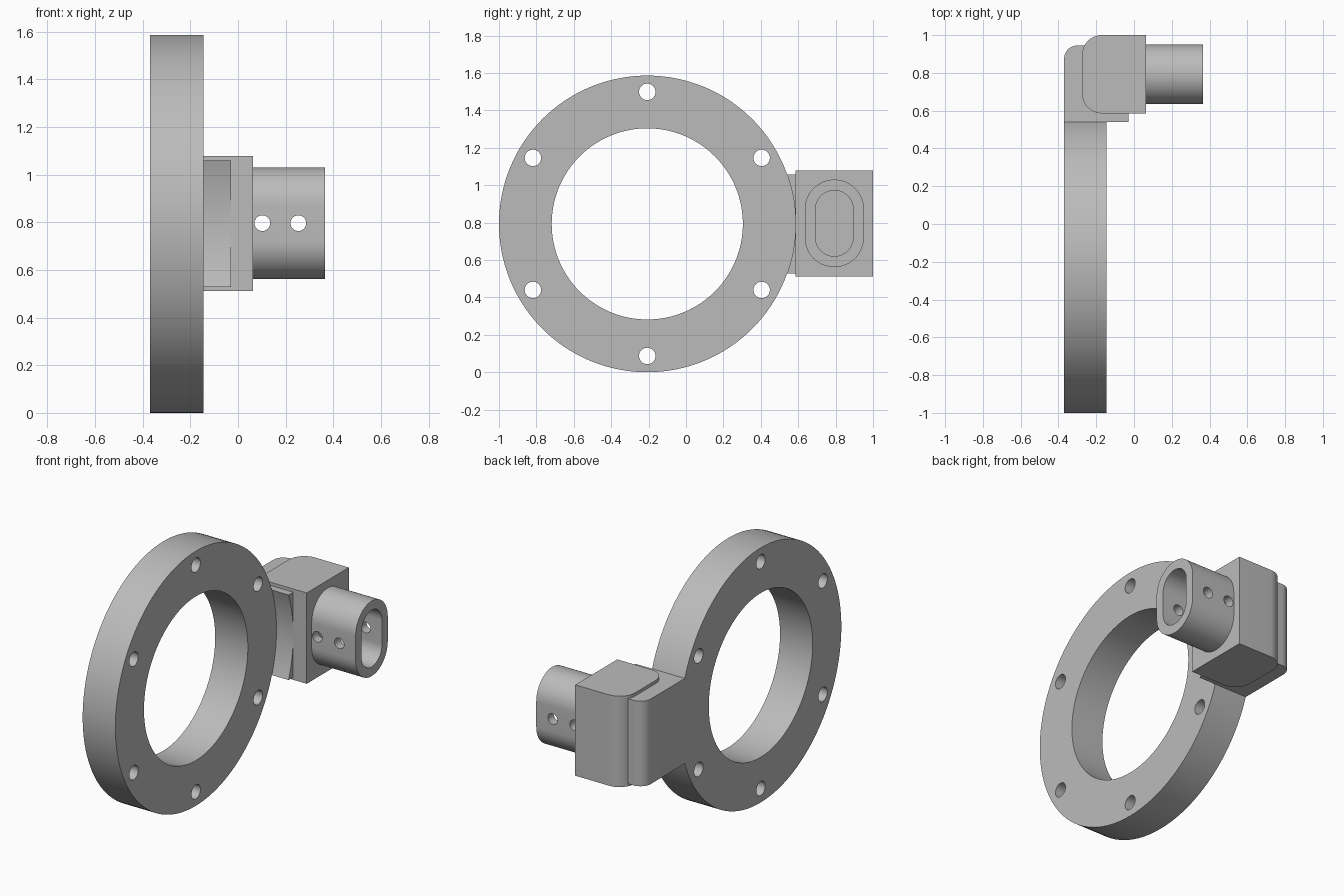
import bpy
import bmesh
from math import sin, cos, pi, radians, asin

if "Cube" in bpy.data.objects:
    bpy.data.objects.remove(bpy.data.objects["Cube"])

metal = bpy.data.materials.new("plain grey metal")
metal.use_nodes = True
GREY = (0.5, 0.5, 0.5, 1)
metal.diffuse_color = GREY
metal.node_tree.nodes["Principled BSDF"].inputs["Base Color"].default_value = GREY

RING_Y, MID_Z, RING_R = -0.207, 0.793, 0.793
RING_X = (-0.37, -0.145)
TUBE_Y = 0.793


def arc(cx, cy, r, start, end, n):
    """Points on an arc, angles in degrees."""
    angles = [radians(start + (end - start) * i / n) for i in range(n + 1)]
    return [(cx + r * cos(a), cy + r * sin(a)) for a in angles]


def circle(cx, cy, r, n=48):
    return arc(cx, cy, r, 0, 360, n)[:-1]


def stadium(cx, cy, r, half):
    """Upright slot outline with round ends."""
    d = half - r
    return arc(cx, cy + d, r, 0, 180, 32) + arc(cx, cy - d, r, 180, 360, 32)


def prism(name, outline, axis, lo, hi):
    """Extrude a 2D outline along an axis."""
    place = {"X": lambda p, t: (t, p[0], p[1]),
             "Y": lambda p, t: (p[0], t, p[1]),
             "Z": lambda p, t: (p[0], p[1], t)}[axis]
    bm = bmesh.new()
    base = bm.faces.new([bm.verts.new(place(p, lo)) for p in outline])
    grown = bmesh.ops.extrude_face_region(bm, geom=[base])["geom"]
    for v in grown:
        if isinstance(v, bmesh.types.BMVert):
            v.co["XYZ".index(axis)] = hi
    bmesh.ops.recalc_face_normals(bm, faces=bm.faces[:])
    mesh = bpy.data.meshes.new(name)
    bm.to_mesh(mesh)
    bm.free()
    mesh.materials.append(metal)
    obj = bpy.data.objects.new(name, mesh)
    bpy.context.collection.objects.link(obj)
    return obj


def activate(obj):
    bpy.ops.object.select_all(action="DESELECT")
    obj.select_set(True)
    bpy.context.view_layer.objects.active = obj


def cut(obj, cutters):
    """Subtract the cutters, then discard them."""
    activate(obj)
    for c in cutters:
        c.hide_render = True
        mod = obj.modifiers.new("cut", "BOOLEAN")
        mod.operation, mod.solver, mod.object = "DIFFERENCE", "EXACT", c
        bpy.ops.object.modifier_apply(modifier=mod.name)
        bpy.data.objects.remove(c)


# Flange ring with central opening and six bolt holes
ring = prism("flange_ring", circle(RING_Y, MID_Z, RING_R, 128), "X", *RING_X)
cutters = [prism("opening_cutter", circle(RING_Y, MID_Z, 0.511, 128), "X", -1, 1)]
for y, z in arc(RING_Y, MID_Z, 0.706, 30, 330, 5):
    cutters.append(prism("bolt_cutter", circle(y, z, 0.044, 32), "X", -1, 1))
cut(ring, cutters)

# Bracket hugging the rim, with a rounded outer back corner
half = 0.265
corner = arc(-0.30, 0.875, 0.07, 90, 180, 12)
bracket = prism("bracket", [(-0.03, 0.945)] + corner + [(-0.37, 0.45), (-0.03, 0.45)],
                "Z", MID_Z - half, MID_Z + half)
cut(bracket, [prism("rim_cutter", circle(RING_Y, MID_Z, RING_R, 128), "X", -1, 1)])

# Block with two rounded vertical edges at the back
R = 0.105
outline = ([(0.063, 0.586), (0.063, 1.0)]
           + arc(-0.275 + R, 1.0 - R, R, 90, 180, 16)
           + arc(-0.275 + R, 0.586 + R, R, 180, 270, 16))
block = prism("block", outline, "Z", 0.512, 1.078)

# Slot-shaped socket with a bore and two cross holes
socket = prism("socket", stadium(TUBE_Y, 0.796, 0.158, 0.234), "X", 0.06, 0.366)
cut(socket, [prism("bore_cutter", stadium(TUBE_Y, 0.796, 0.101, 0.176), "X", 0.064, 1)]
    + [prism("pin_cutter", circle(x, 0.796, 0.033, 32), "Y", 0.4, 1.2)
       for x in (0.102, 0.253)])

for part in (ring, bracket, block, socket):
    activate(part)
    bpy.ops.object.shade_smooth_by_angle(angle=radians(30))
